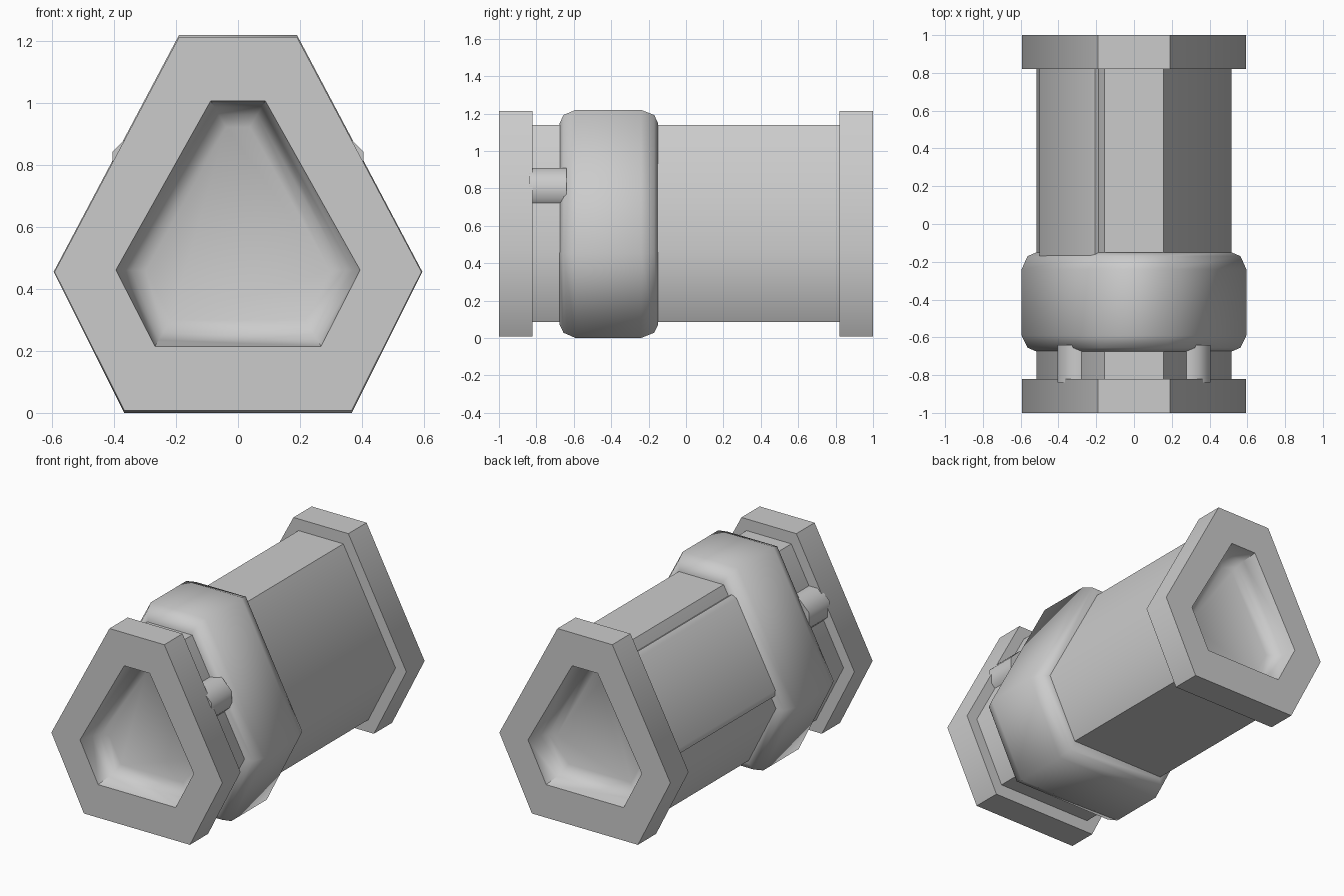
import bpy, bmesh, math
from mathutils import Vector

if "Cube" in bpy.data.objects:
    bpy.data.objects.remove(bpy.data.objects["Cube"])


def half_section(top, mid, bottom):
    # symmetric six-sided outline in the xz plane from its right-hand points
    right = [top, mid, bottom]
    return [Vector(p) for p in right] + [Vector((-x, z)) for x, z in reversed(right)]


def inset(poly, d):
    # move every side inward by d (clockwise outline)
    out, n = [], len(poly)
    for i in range(n):
        a, b, c = poly[i - 1], poly[i], poly[(i + 1) % n]
        e1, e2 = (b - a).normalized(), (c - b).normalized()
        n1, n2 = Vector((e1.y, -e1.x)), Vector((e2.y, -e2.x))
        out.append(b + (n1 + n2) * (d / (1 + n1.dot(n2))))
    return out


def loft(name, rings, smooth=60):
    # skin a list of (y, outline) rings and cap both ends
    bm = bmesh.new()
    loops = [[bm.verts.new((p[0], y, p[1])) for p in poly] for y, poly in rings]
    n = len(loops[0])
    for a, b in zip(loops, loops[1:]):
        for i in range(n):
            j = (i + 1) % n
            bm.faces.new((a[i], a[j], b[j], b[i]))
    bm.faces.new(loops[0])
    bm.faces.new(loops[-1])
    bmesh.ops.recalc_face_normals(bm, faces=bm.faces)
    me = bpy.data.meshes.new(name)
    bm.to_mesh(me)
    bm.free()
    ob = bpy.data.objects.new(name, me)
    bpy.context.collection.objects.link(ob)
    bpy.ops.object.select_all(action='DESELECT')
    ob.select_set(True)
    bpy.context.view_layer.objects.active = ob
    bpy.ops.object.shade_smooth_by_angle(angle=math.radians(smooth))
    return ob


outer = half_section((0.19, 1.213), (0.592, 0.455), (0.367, 0.008))
band = half_section((0.19, 1.22), (0.595, 0.455), (0.367, 0.0))
core = half_section((0.155, 1.14), (0.517, 0.46), (0.328, 0.085))
opening = half_section((0.088, 1.007), (0.394, 0.461), (0.268, 0.215))

# main barrel
loft("barrel", [(-0.84, core), (0.84, core)])

# end flanges with dished recesses
for name, s in (("front_flange", -1), ("back_flange", 1)):
    loft(name, [(s * 0.82, outer), (s * 1.0, outer), (s * 1.0, opening),
                (s * 0.91, inset(opening, 0.02)), (s * 0.87, inset(opening, 0.045)),
                (s * 0.85, inset(opening, 0.085))], 58)

# rounded collar
collar = [(-0.675, 0.07), (-0.655, 0.028), (-0.59, 0.0),
          (-0.24, 0.0), (-0.17, 0.028), (-0.15, 0.07)]
loft("collar", [(y, inset(band, d)) for y, d in collar])

# eight-sided lugs between front flange and collar
for name, s in (("right_lug", 1), ("left_lug", -1)):
    r = 0.115 / math.cos(math.pi / 8)
    lug = [(s * 0.29 + r * math.cos((k + 0.5) * math.pi / 4),
            0.795 + r * math.sin((k + 0.5) * math.pi / 4)) for k in range(8)]
    loft(name, [(-0.84, lug), (-0.64, lug)])

# raised panel on the upper left side
corner = Vector((-0.155, 1.14))
along = (Vector((-0.517, 0.46)) - corner).normalized()
normal = Vector((along.y, -along.x))
profile = [(0.07, -0.05), (0.07, 0.02), (0.10, 0.035),
           (0.67, 0.035), (0.70, 0.02), (0.70, -0.05)]
panel = [corner + along * s + normal * h for s, h in profile]
loft("side_panel", [(-0.18, panel), (0.83, panel)])
